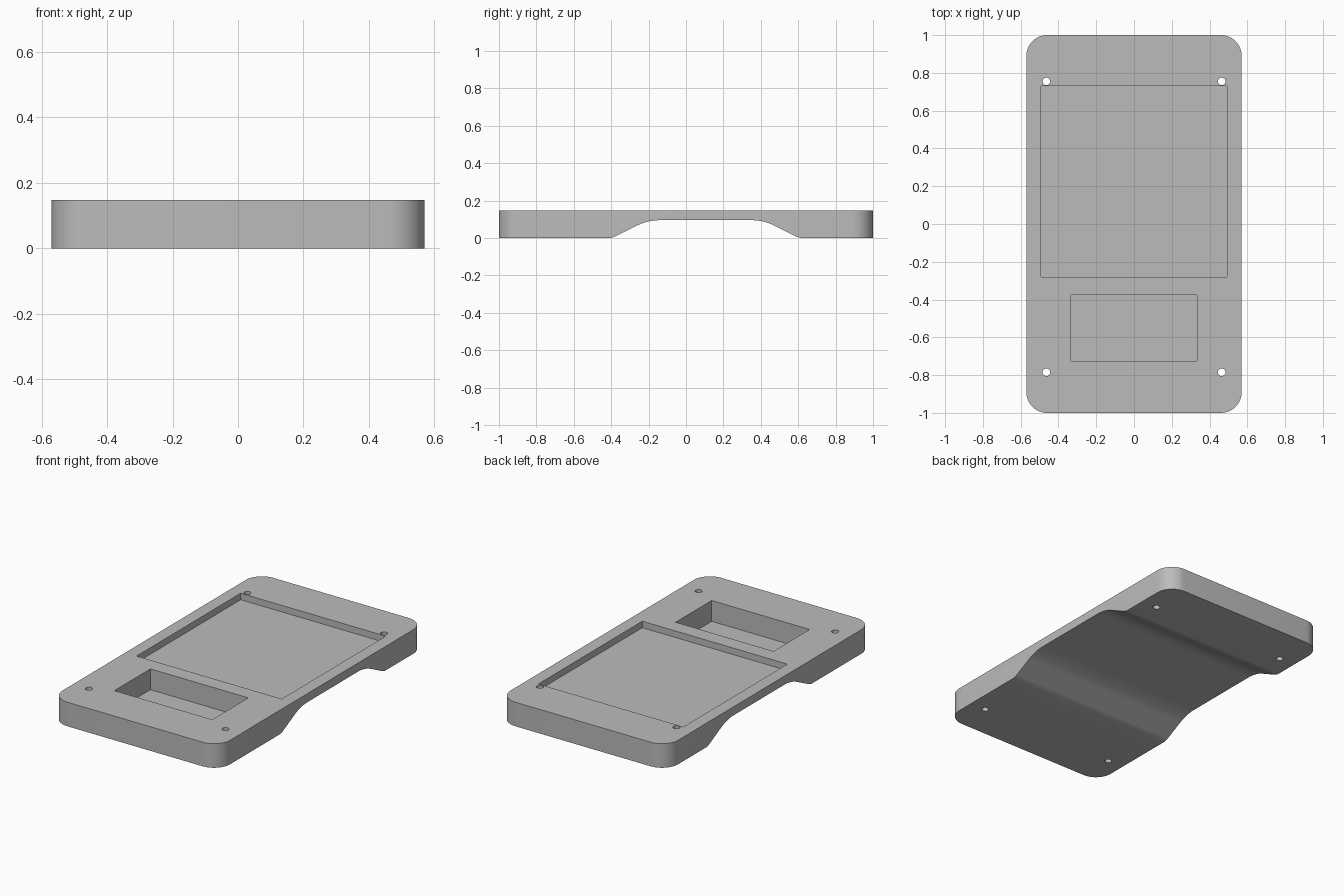
import bpy, bmesh, math
from mathutils import Vector

cube = bpy.data.objects.get("Cube")
if cube:
    bpy.data.objects.remove(cube, do_unlink=True)

grey = bpy.data.materials.new("plain grey")
grey.use_nodes = True
colour = (0.5, 0.5, 0.5, 1)
grey.diffuse_color = colour
grey.node_tree.nodes["Principled BSDF"].inputs["Base Color"].default_value = colour

WIDTH, LENGTH, HEIGHT = 1.14, 2.0, 0.148
ARCH = 0.095        # clearance under the middle


def fillet(points, radii, steps=12):
    """Round each corner of a closed 2D outline with its own radius."""
    out = []
    for i, (p, r) in enumerate(zip(points, radii)):
        p = Vector(p)
        if r == 0:
            out.append(p)
            continue
        a = (Vector(points[i - 1]) - p).normalized()
        b = (Vector(points[(i + 1) % len(points)]) - p).normalized()
        half = a.angle(b) / 2
        centre = p + (a + b).normalized() * (r / math.sin(half))
        start = p + a * (r / math.tan(half)) - centre
        end = p + b * (r / math.tan(half)) - centre
        sweep = start.angle_signed(end)
        for k in range(steps + 1):
            t = -sweep * k / steps
            out.append(centre + Vector((start.x * math.cos(t) - start.y * math.sin(t),
                                        start.x * math.sin(t) + start.y * math.cos(t))))
    return out


def prism(name, outline, to_3d, offset):
    """Extrude a 2D outline, placed by to_3d, along offset."""
    bm = bmesh.new()
    face = bm.faces.new([bm.verts.new(to_3d(p)) for p in outline])
    ext = bmesh.ops.extrude_face_region(bm, geom=[face], use_keep_orig=True)
    bmesh.ops.translate(bm, vec=offset,
                        verts=[v for v in ext["geom"] if isinstance(v, bmesh.types.BMVert)])
    bmesh.ops.recalc_face_normals(bm, faces=bm.faces)
    mesh = bpy.data.meshes.new(name)
    bm.to_mesh(mesh)
    bm.free()
    mesh.materials.append(grey)
    obj = bpy.data.objects.new(name, mesh)
    bpy.context.collection.objects.link(obj)
    return obj


def rect(x0, x1, y0, y1):
    return [(x0, y0), (x1, y0), (x1, y1), (x0, y1)]


def upright(name, outline, z0, z1):
    return prism(name, outline, lambda p: (p[0], p[1], z0), (0, 0, z1 - z0))


# Slab with rounded corners
w, l = WIDTH / 2, LENGTH / 2
case = upright("case", fillet(rect(-w, w, -l, l), [0.11] * 4), 0, HEIGHT)

# Arch under the middle, with softened bends
arch = [(-0.4, -0.1), (0.61, -0.1), (0.63, 0), (0.605, 0), (0.415, ARCH),
        (-0.205, ARCH), (-0.395, 0), (-0.42, 0)]
arch = [(-0.45, -0.1), (0.66, -0.1), (0.66, -0.0005), (0.605, -0.0005), (0.415, ARCH),
        (-0.205, ARCH), (-0.395, -0.0005), (-0.45, -0.0005)]
arch = fillet(arch, [0, 0, 0, 0.1, 0.28, 0.28, 0.1, 0])
cutters = [prism("arch_cutter", arch, lambda p: (-1, p[0], p[1]), (2, 0, 0))]

# Shallow screen recess and deep small pocket
cutters.append(upright("screen_cutter", rect(-0.493, 0.493, -0.28, 0.73), HEIGHT - 0.04, 0.3))
cutters.append(upright("pocket_cutter", rect(-0.333, 0.333, -0.725, -0.375), HEIGHT - 0.128, 0.3))

# Screw holes right through
for x in (-0.464, 0.464):
    for y in (-0.785, 0.755):
        ring = [(x + 0.02 * math.cos(k * math.tau / 32), y + 0.02 * math.sin(k * math.tau / 32))
                for k in range(32)]
        cutters.append(upright("hole_cutter", ring, -0.1, 0.3))

bpy.context.view_layer.objects.active = case
for cutter in cutters:
    cutter.hide_render = True
    mod = case.modifiers.new(cutter.name, "BOOLEAN")
    mod.operation = "DIFFERENCE"
    mod.solver = "EXACT"
    mod.object = cutter
    bpy.ops.object.modifier_apply(modifier=mod.name)
    bpy.data.objects.remove(cutter, do_unlink=True)

bpy.ops.object.select_all(action="DESELECT")
case.select_set(True)
bpy.ops.object.shade_smooth_by_angle(angle=math.radians(25))
